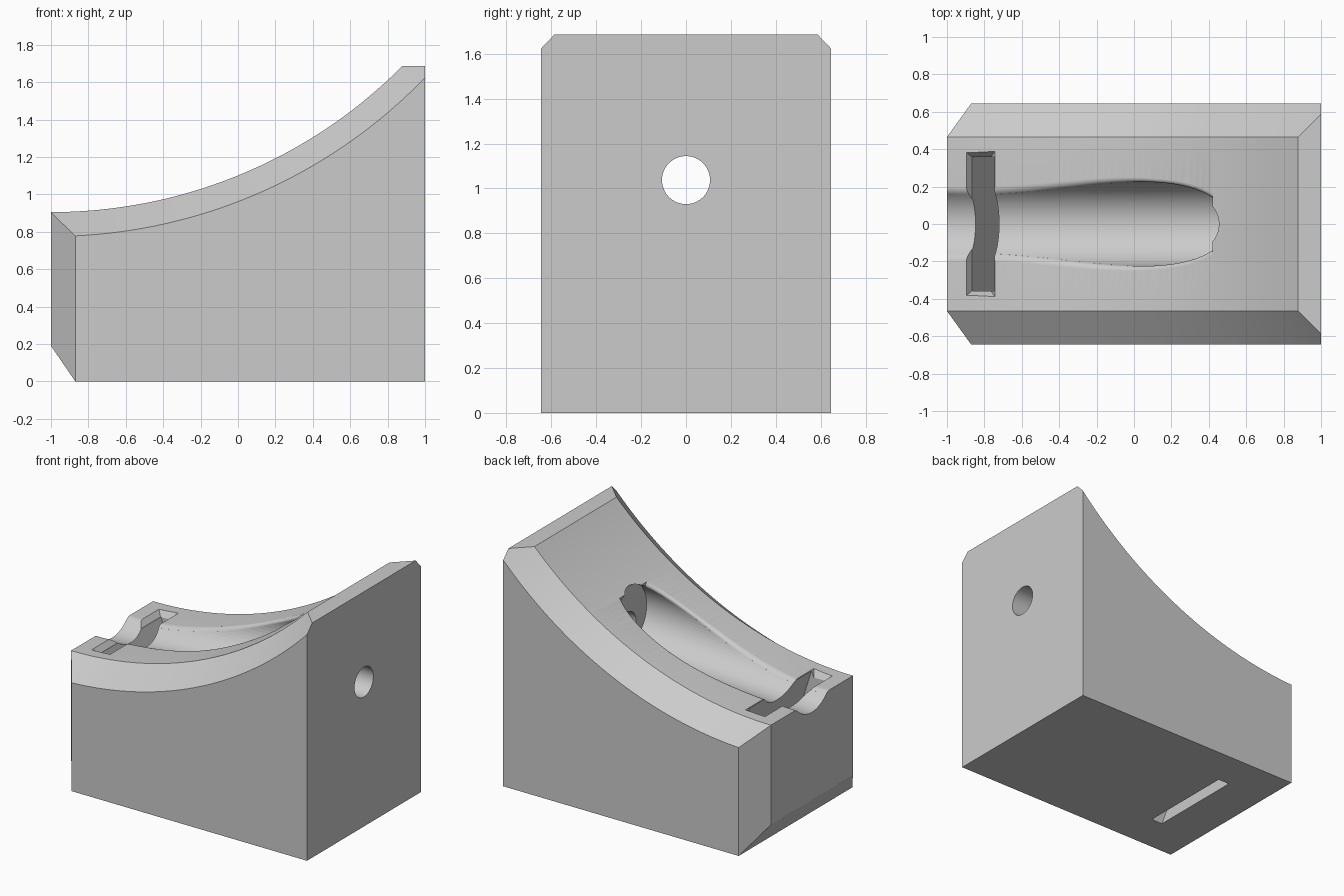
import bpy, bmesh
from math import sin, cos, pi, sqrt, atan2, radians

cube = bpy.data.objects.get("Cube")
if cube:
    bpy.data.objects.remove(cube, do_unlink=True)

grey = bpy.data.materials.new("light_grey")
grey.use_nodes = True
colour = (0.6, 0.6, 0.6, 1)
grey.diffuse_color = colour
grey.node_tree.nodes["Principled BSDF"].inputs["Base Color"].default_value = colour

HALF, INNER = 0.645, 0.465       # half widths of block and of its bevelled top
TOP = 1.685
ARC_X, ARC_Z, ARC_R = -1, 3.555, 2.65


def make_object(name, bm):
    bmesh.ops.recalc_face_normals(bm, faces=bm.faces)
    mesh = bpy.data.meshes.new(name)
    bm.to_mesh(mesh)
    bm.free()
    mesh.materials.append(grey)
    obj = bpy.data.objects.new(name, mesh)
    bpy.context.collection.objects.link(obj)
    return obj


def loft(name, sections):
    """Skin matching closed sections and cap both ends."""
    bm = bmesh.new()
    rings = [[bm.verts.new(p) for p in s] for s in sections]
    n = len(rings[0])
    for a, b in zip(rings, rings[1:]):
        for i in range(n):
            j = (i + 1) % n
            bm.faces.new((a[i], a[j], b[j], b[i]))
    bm.faces.new(rings[0])
    bm.faces.new(rings[-1])
    return make_object(name, bm)


def surface(x):
    return ARC_Z - sqrt(ARC_R ** 2 - (x - ARC_X) ** 2)


def circle(x, z, r, n=64):
    return [(x, r * cos(2 * pi * i / n), z + r * sin(2 * pi * i / n)) for i in range(n)]


def rect(x0, x1, y, z):
    return [(x0, -y, z), (x1, -y, z), (x1, y, z), (x0, y, z)]


# Block with chamfered low end
bm = bmesh.new()
for side in (-1, 1):
    for x, y, z in ((-1, INNER, 0.19), (-1, INNER, TOP), (-0.87, HALF, 0),
                    (-0.87, HALF, TOP), (1, HALF, 0), (1, HALF, TOP)):
        bm.verts.new((x, side * y, z))
bmesh.ops.convex_hull(bm, input=bm.verts)
bmesh.ops.dissolve_limit(bm, angle_limit=0.01, verts=bm.verts, edges=bm.edges)
block = make_object("curved_block", bm)


# Sweeping top with sloped shoulders
def sweep_section(y):
    r = ARC_R + max(0, abs(y) - INNER) * 0.13 / 0.18
    pts = []
    for i in range(65):
        a = radians(-3 + 53 * i / 64)
        pts.append((ARC_X + r * sin(a), y, ARC_Z - r * cos(a)))
    return pts + [(pts[-1][0], y, 3), (pts[0][0], y, 3)]


cutters = [loft("sweep_cutter", [sweep_section(y) for y in (-0.7, -INNER, INNER, 0.7)])]

# Round groove, rising gently towards the high end
GROOVE_R = 0.225


def groove_z(x):
    return 1.045 + 0.048 * (x + 1)


cutters.append(loft("groove_cutter", [circle(x, groove_z(x), GROOVE_R) for x in (-1.1, 0.47)]))


# Rounded rim of the groove, fading out towards its closed end
def rim_section(x):
    zc, f = groove_z(x), surface(x)
    rf = 0.06 - 0.04 * min(1, max(0, (x + 0.7) / 0.8))
    drop = f - rf - zc
    yc = sqrt(max(1e-4, (GROOVE_R + rf) ** 2 - drop ** 2))
    start = atan2(-drop, -yc) % (2 * pi)
    half = []
    for i in range(9):
        a = start + (pi / 2 - start) * i / 8
        half.append((yc + rf * cos(a), f - rf + rf * sin(a)))
    half.append((yc, f + 0.06))
    ring = half + [(-y, z) for y, z in reversed(half)]
    return [(x, y, z) for y, z in ring]


cutters.append(loft("rim_cutter", [rim_section(-1.06 + 1.48 * i / 48) for i in range(49)]))

# Bore through the high end
cutters.append(loft("bore_cutter", [circle(x, 1.037, 0.107) for x in (0.38, 1.2)]))

# Slanted slot through the low end, with a flared mouth
cutters.append(loft("slot_cutter", [rect(-0.532, -0.444, 0.357, -0.05),
                                    rect(-0.9, -0.766, 0.357, 0.975)]))
cutters.append(loft("slot_mouth_cutter", [rect(-0.865, -0.765, 0.357, 0.87),
                                          rect(-0.93, -0.73, 0.41, 0.95)]))

bpy.context.view_layer.objects.active = block
for obj in bpy.context.selected_objects:
    obj.select_set(False)
block.select_set(True)
for cutter in cutters:
    cutter.hide_render = True
    mod = block.modifiers.new(cutter.name, "BOOLEAN")
    mod.operation = "DIFFERENCE"
    mod.solver = "EXACT"
    mod.object = cutter
    bpy.ops.object.modifier_apply(modifier=mod.name)
    bpy.data.objects.remove(cutter, do_unlink=True)

bpy.ops.object.shade_smooth_by_angle(angle=radians(24))
